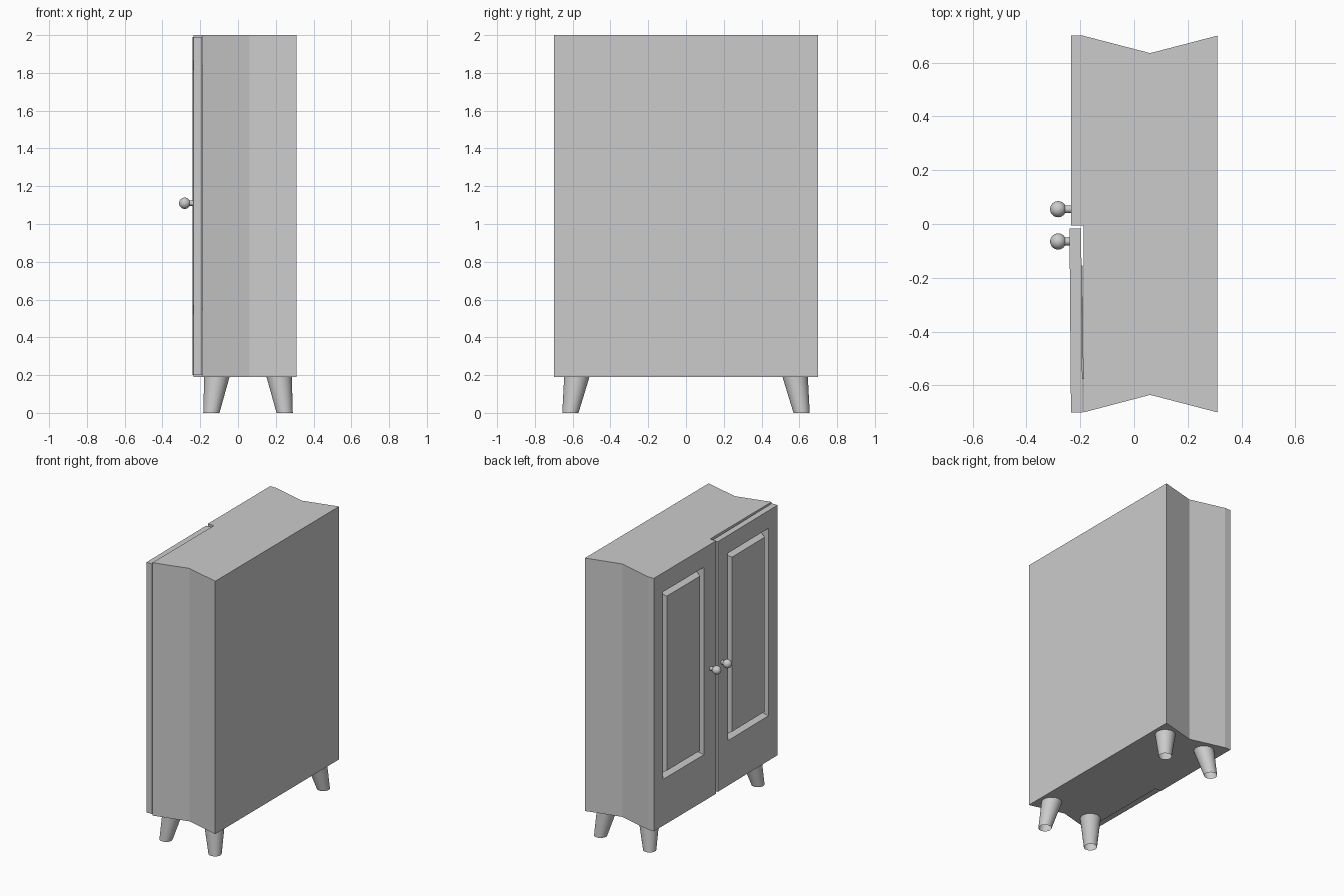
import bpy, bmesh, math
from mathutils import Matrix, Vector

if "Cube" in bpy.data.objects:
    bpy.data.objects.remove(bpy.data.objects["Cube"])


def make_object(name, bm, smooth=False):
    bmesh.ops.remove_doubles(bm, verts=bm.verts, dist=1e-5)
    bmesh.ops.recalc_face_normals(bm, faces=bm.faces)
    mesh = bpy.data.meshes.new(name)
    bm.to_mesh(mesh)
    bm.free()
    obj = bpy.data.objects.new(name, mesh)
    bpy.context.collection.objects.link(obj)
    if smooth:
        bpy.ops.object.select_all(action='DESELECT')
        obj.select_set(True)
        bpy.context.view_layer.objects.active = obj
        bpy.ops.object.shade_smooth_by_angle(angle=math.radians(40))
    return obj


def panelled_prism(name, outline, z0, z1, panel_y, depth):
    """Extruded outline; the side from its last to first point gets a V-grooved panel."""
    bm = bmesh.new()
    low = [bm.verts.new((x, y, z0)) for x, y in outline]
    high = [bm.verts.new((x, y, z1)) for x, y in outline]
    bm.faces.new(low)
    bm.faces.new(high)
    for i in range(len(outline) - 1):
        bm.faces.new((low[i], low[i + 1], high[i + 1], high[i]))

    (xa, ya), (xb, yb) = outline[-1], outline[0]

    def ring(margin, d):
        a, b = panel_y
        a, b = a + margin, b - margin
        za, zb = 0.545 + margin, 1.84 - margin
        pts = [(a, za), (b, za), (b, zb), (a, zb)]
        return [bm.verts.new((xa + (xb - xa) * (y - ya) / (yb - ya) + d, y, z)) for y, z in pts]

    outer = [low[-1], low[0], high[0], high[-1]]
    if ya > yb:
        outer = [low[0], low[-1], high[-1], high[0]]
    loops = [outer, ring(-0.023, 0), ring(0, depth), ring(0.023, 0)]
    for p, q in zip(loops, loops[1:]):
        for i in range(4):
            j = (i + 1) % 4
            bm.faces.new((p[i], p[j], q[j], q[i]))
    bm.faces.new(loops[-1])
    return make_object(name, bm)


# Cabinet body with pinched sides, including the closed door
panelled_prism("cabinet_body",
               [(-0.235, 0.70), (-0.19, 0.70), (0.06, 0.635), (0.31, 0.70), (0.31, -0.70),
                (0.06, -0.635), (-0.187, -0.70), (-0.187, -0.005), (-0.235, -0.005)],
               0.19, 2.0, (0.155, 0.575), 0.047)

# Separate door, very slightly ajar
panelled_prism("loose_door",
               [(-0.2345, -0.70), (-0.191, -0.70), (-0.197, -0.017), (-0.24, -0.017)],
               0.20, 1.99, (-0.575, -0.155), 0.0475)

# Door knobs: ball on a short neck
for name, y in (("closed_door_knob", 0.055), ("loose_door_knob", -0.065)):
    bm = bmesh.new()
    bmesh.ops.create_uvsphere(bm, u_segments=24, v_segments=14, radius=0.03,
                              matrix=Matrix.Translation((-0.282, y, 1.11)))
    bmesh.ops.create_cone(bm, cap_ends=False, segments=24, radius1=0.014, radius2=0.014, depth=0.04,
                          matrix=Matrix.Translation((-0.25, y, 1.11)) @ Matrix.Rotation(math.pi / 2, 4, 'Y'))
    make_object(name, bm, True)

# Splayed tapered legs, open at the ends
for sx, xn in ((-1, "left"), (1, "right")):
    for sy, yn in ((-1, "front"), (1, "back")):
        bm = bmesh.new()
        rings = []
        for z, r, ox, oy in ((0, 0.043, 0.194, 0.612), (0.19, 0.067, 0.165, 0.578)):
            c = Vector((0.053 + sx * ox, sy * oy, z))
            rings.append([bm.verts.new(c + Vector((r * math.cos(t * math.tau / 32),
                                                   r * math.sin(t * math.tau / 32), 0)))
                          for t in range(32)])
        for i in range(32):
            j = (i + 1) % 32
            bm.faces.new((rings[0][i], rings[0][j], rings[1][j], rings[1][i]))
        make_object(f"{yn}_{xn}_leg", bm, True)
